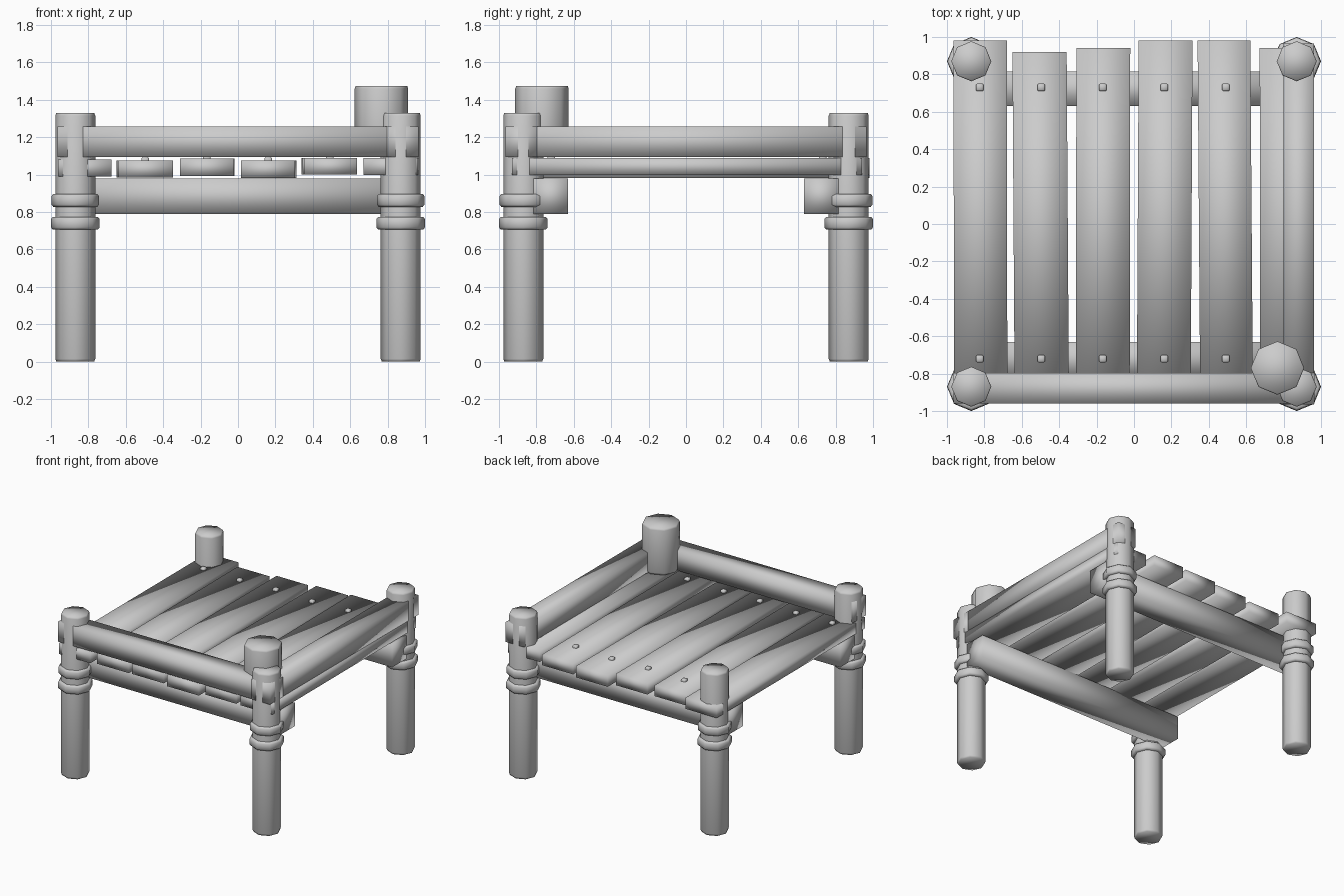
import bpy, bmesh, math
from mathutils import Vector

if "Cube" in bpy.data.objects:
    bpy.data.objects.remove(bpy.data.objects["Cube"])

wood = bpy.data.materials.new("grey")
wood.diffuse_color = (0.6, 0.6, 0.6, 1)
wood.use_nodes = True
wood.node_tree.nodes["Principled BSDF"].inputs["Base Color"].default_value = wood.diffuse_color


def finish(name, bm):
    """Link the part with soft shading over all its edges."""
    bmesh.ops.recalc_face_normals(bm, faces=bm.faces)
    for f in bm.faces:
        f.smooth = True
    me = bpy.data.meshes.new(name)
    bm.to_mesh(me)
    bm.free()
    me.materials.append(wood)
    ob = bpy.data.objects.new(name, me)
    bpy.context.collection.objects.link(ob)
    return ob


def box(name, x, y, z, bevel=0.0, skew=0.0):
    """Timber between the given (min, max) ranges; skew shifts the front end in x."""
    bm = bmesh.new()
    bmesh.ops.create_cube(bm, size=1)
    for v in bm.verts:
        v.co = Vector([(r[0] + r[1]) / 2 + c * (r[1] - r[0]) for c, r in zip(v.co, (x, y, z))])
        if v.co.y < 0:
            v.co.x += skew
    if bevel:
        bmesh.ops.bevel(bm, geom=bm.edges[:], offset=bevel, segments=1, affect='EDGES')
    return finish(name, bm)


def lathe(name, profile, cx, cy, sides=8):
    """Eight-sided turned shape from (radius, z) points, closed with flat ends."""
    bm = bmesh.new()
    rings = [[bm.verts.new((cx + r * math.cos(a), cy + r * math.sin(a), z))
              for a in (2 * math.pi * i / sides for i in range(sides))] for r, z in profile]
    for lo, hi in zip(rings, rings[1:]):
        for i in range(sides):
            j = (i + 1) % sides
            bm.faces.new((lo[i], lo[j], hi[j], hi[i]))
    bm.faces.new(rings[0][::-1])
    bm.faces.new(rings[-1])
    return finish(name, bm)


def post(name, r, z0, z1, cx, cy):
    lathe(name, [(r - 0.006, z0), (r, z0 + 0.015), (r, z1 - 0.015), (r - 0.006, z1)], cx, cy)


# Corner posts with two rope bands each
for sx in (-1, 1):
    for sy in (-1, 1):
        cx, cy = 0.87 * sx, 0.87 * sy
        post("corner_post", 0.107, 0.0, 1.33, cx, cy)
        for z, r in ((0.74, 0.13), (0.862, 0.128)):
            lathe("rope_band", [(0.1, z - 0.034), (r - 0.01, z - 0.034), (r, z - 0.022),
                                (r, z + 0.022), (r - 0.01, z + 0.034), (0.1, z + 0.034)], cx, cy)

# Short thick bollard standing on the deck
post("bollard", 0.143, 1.095, 1.475, 0.767, -0.77)

# Support beams under the deck
box("front_beam", (-0.96, 0.96), (-0.815, -0.63), (0.79, 0.98))
box("back_beam", (-0.96, 0.96), (0.63, 0.815), (0.79, 0.98))

# Handrails on the front and right sides
box("front_rail", (-0.965, 0.965), (-0.96, -0.797), (1.095, 1.258))
box("right_rail", (0.797, 0.963), (-0.965, 0.965), (1.095, 1.258))

# Deck planks: x min, x max, front y, back y, bottom z, top z, front skew
planks = [
    (-0.965, -0.68, -0.95, 0.98, 0.99, 1.08, 0.003),
    (-0.65, -0.36, -0.92, 0.92, 0.985, 1.075, 0.012),
    (-0.308, -0.02, -0.93, 0.94, 0.992, 1.085, -0.003),
    (0.025, 0.313, -0.94, 0.98, 0.982, 1.076, -0.01),
    (0.34, 0.622, -0.93, 0.98, 1.0, 1.088, 0.014),
    (0.672, 0.96, -0.93, 0.94, 0.998, 1.09, 0.003)]
for i, (x0, x1, y0, y1, z0, z1, k) in enumerate(planks):
    box("deck_plank", (x0, x1), (y0, y1), (z0, z1), 0, k)
    # Nail heads over both beams
    nx = -0.825 + 0.329 * i
    for ny in (-0.72, 0.73):
        box("nail", (nx - 0.02, nx + 0.02), (ny - 0.02, ny + 0.02), (z1 - 0.02, z1 + 0.018), 0.006)
